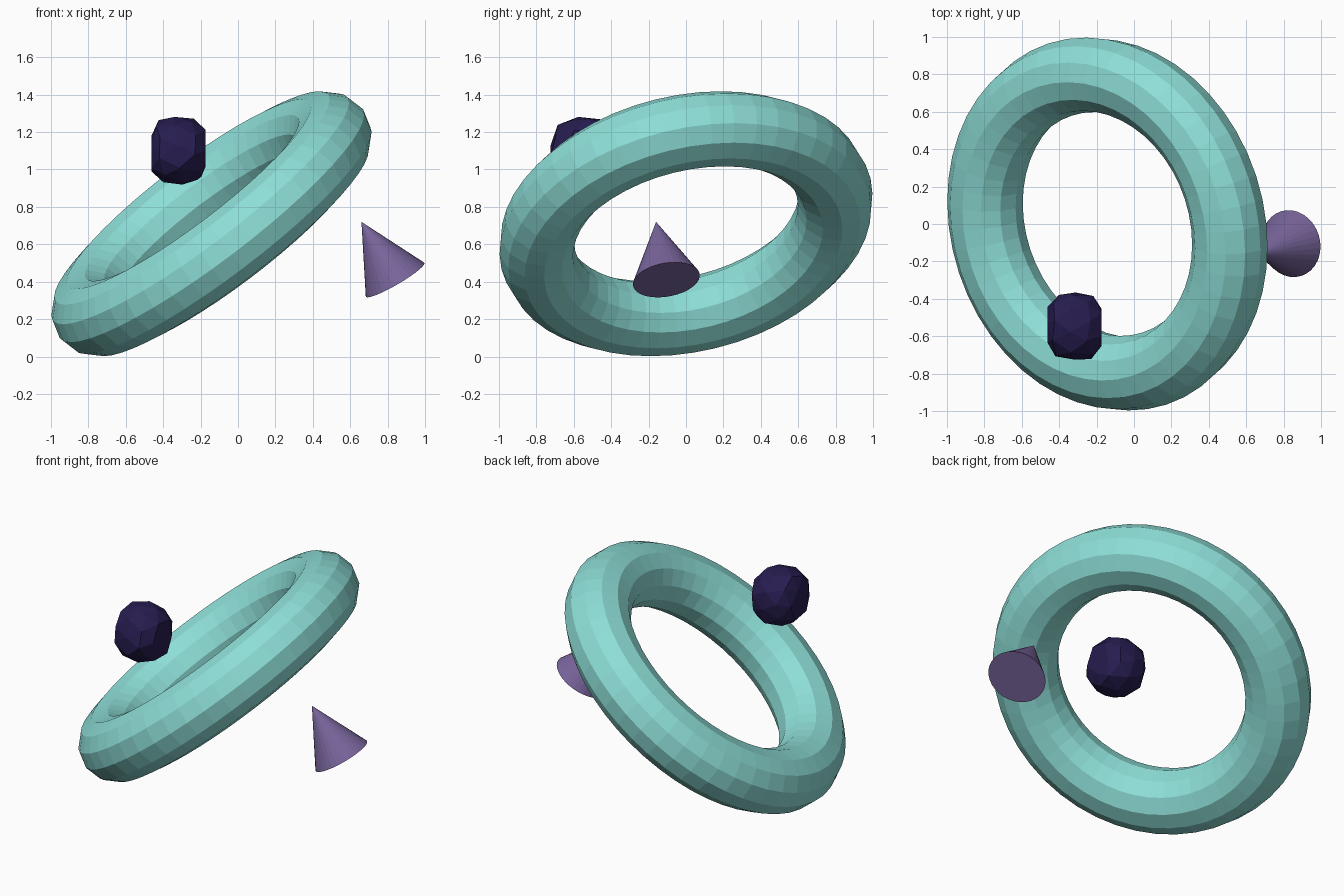
import bpy, random
from mathutils import Vector, Euler

if "Cube" in bpy.data.objects:
    bpy.data.objects.remove(bpy.data.objects["Cube"])

random.seed(4)


def finish(name, color):
    ob = bpy.context.object
    ob.name = name
    mat = bpy.data.materials.new(name + "_color")
    mat.diffuse_color = (*color, 1)
    mat.use_nodes = True
    mat.node_tree.nodes["Principled BSDF"].inputs["Base Color"].default_value = mat.diffuse_color
    ob.data.materials.append(mat)
    return ob


def aim(axis):
    return Vector(axis).to_track_quat('Z', 'Y').to_euler()


# Tilted faceted ring
bpy.ops.mesh.primitive_torus_add(
    major_radius=0.813, minor_radius=0.203, major_segments=48, minor_segments=12,
    location=(-0.142, 0, 0.71), rotation=aim((-0.593, -0.194, 0.781)))
finish("ring", (0.27, 0.73, 0.68))

# Leaning cone
apex, base = Vector((0.66, -0.16, 0.72)), Vector((0.84, -0.105, 0.41))
bpy.ops.mesh.primitive_cone_add(
    vertices=32, radius1=0.181, depth=(apex - base).length,
    location=(apex + base) / 2, rotation=aim(apex - base))
finish("cone", (0.19, 0.13, 0.33))

# Irregular low-poly rock, slightly flattened on its sides
bpy.ops.mesh.primitive_ico_sphere_add(
    subdivisions=2, radius=0.195, location=(-0.318, -0.545, 1.10))
rock = finish("rock", (0.02, 0.012, 0.08))
turn = Euler((0.5, 0.3, 0.2)).to_matrix()
limits = (0.145, 0.179, 0.181)
for v in rock.data.vertices:
    p = turn @ v.co * random.uniform(0.95, 1.03)
    v.co = [max(-m, min(m, c)) for c, m in zip(p, limits)]
